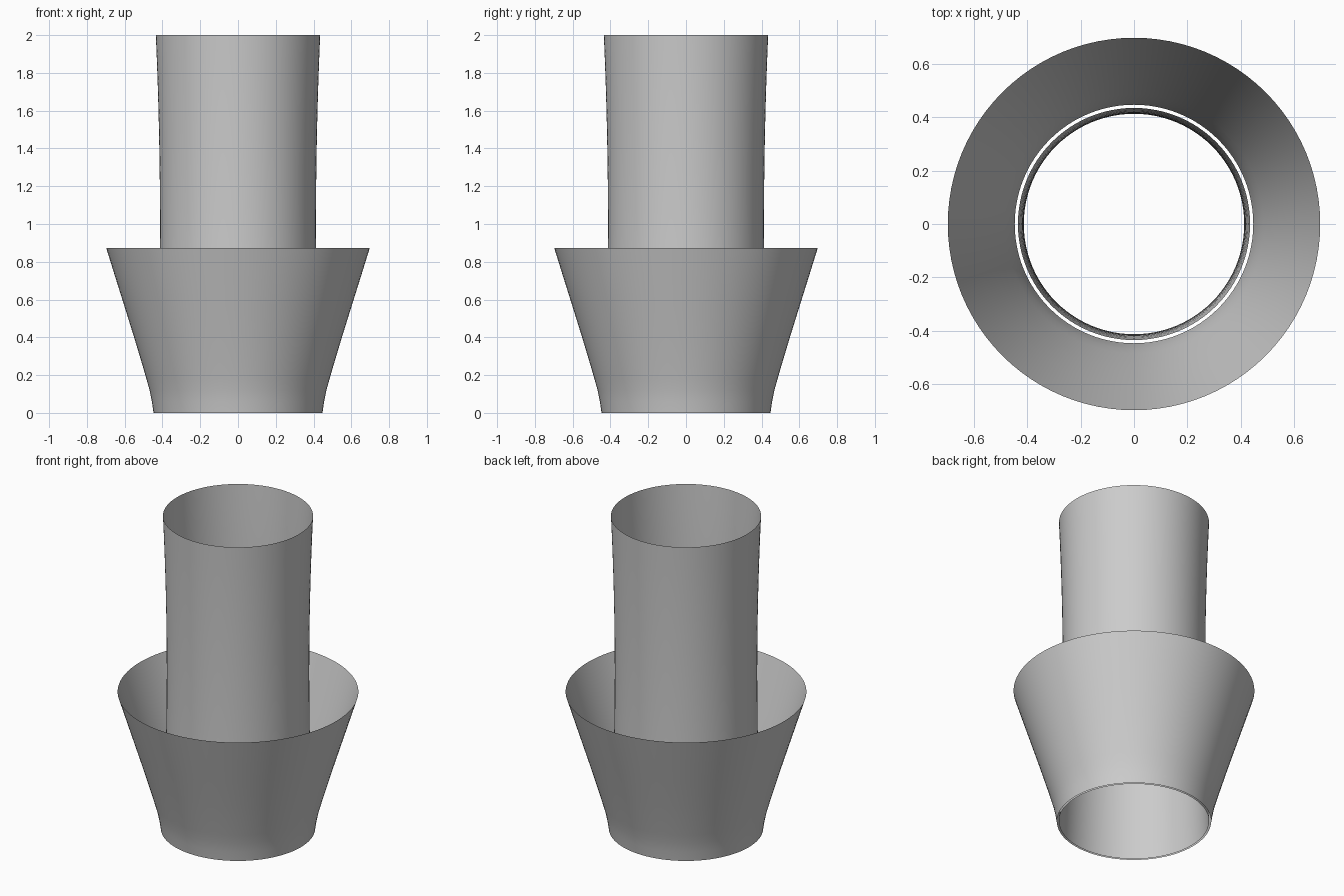
import bpy
import math

SIDES = 96

cube = bpy.data.objects.get("Cube")
if cube:
    bpy.data.objects.remove(cube, do_unlink=True)

# Single grey material
grey = bpy.data.materials.new("light_grey")
grey.use_nodes = True
colour = (0.6, 0.6, 0.6, 1)
grey.diffuse_color = colour
grey.node_tree.nodes["Principled BSDF"].inputs["Base Color"].default_value = colour


def lathe(name, profile):
    """Spin an open (radius, height) profile around z into a thin shell."""
    verts, faces = [], []
    for r, z in profile:
        for i in range(SIDES):
            a = math.tau * i / SIDES
            verts.append((r * math.cos(a), r * math.sin(a), z))
    for k in range(len(profile) - 1):
        for i in range(SIDES):
            j = (i + 1) % SIDES
            low, high = k * SIDES, (k + 1) * SIDES
            faces.append((low + i, low + j, high + j, high + i))
    mesh = bpy.data.meshes.new(name)
    mesh.from_pydata(verts, [], faces)
    mesh.materials.append(grey)
    mesh.shade_smooth()
    obj = bpy.data.objects.new(name, mesh)
    bpy.context.collection.objects.link(obj)
    return obj


# Inner tube with a slight waist, open at both ends
STEPS = 16
waist, flare = 0.413, 0.022
tube = []
for s in range(STEPS + 1):
    t = 2 * s / STEPS - 1
    tube.append((waist + flare * t * t, 1 + t))
lathe("inner_tube", tube)

# Outer skirt flaring upward around the tube, open at both ends
lathe("outer_skirt", [(0.447, 0), (0.456, 0.06), (0.468, 0.12), (0.485, 0.18),
                      (0.505, 0.25), (0.55, 0.4), (0.603, 0.57), (0.65, 0.72),
                      (0.698, 0.874)])
